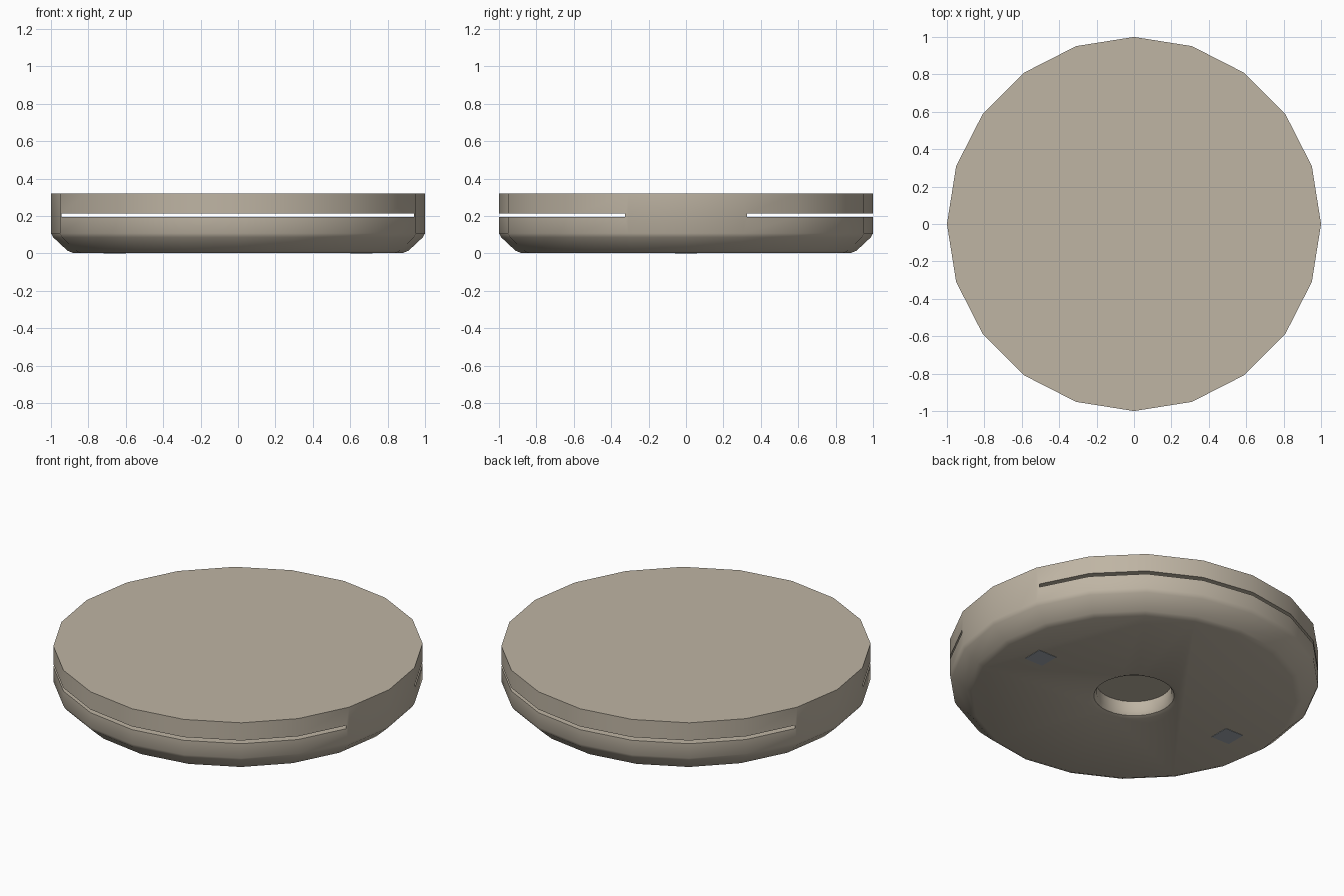
import bpy, bmesh
from math import cos, sin, tau

if "Cube" in bpy.data.objects:
    bpy.data.objects.remove(bpy.data.objects["Cube"])


def material(name, rgb):
    m = bpy.data.materials.new(name)
    m.diffuse_color = (*rgb, 1)
    m.use_nodes = True
    m.node_tree.nodes["Principled BSDF"].inputs["Base Color"].default_value = m.diffuse_color
    return m


def add_object(name, bm):
    bmesh.ops.recalc_face_normals(bm, faces=bm.faces)
    mesh = bpy.data.meshes.new(name)
    bm.to_mesh(mesh)
    bm.free()
    ob = bpy.data.objects.new(name, mesh)
    bpy.context.collection.objects.link(ob)
    return ob


def turned(name, profile, sides):
    """Solid of revolution from (radius, z) rings, capped at both ends."""
    bm = bmesh.new()
    rings = [[bm.verts.new((r * cos(tau * i / sides), r * sin(tau * i / sides), z))
              for i in range(sides)] for r, z in profile]
    for a, b in zip(rings, rings[1:]):
        for i in range(sides):
            j = (i + 1) % sides
            bm.faces.new((a[i], a[j], b[j], b[i]))
    bm.faces.new(rings[0][::-1])
    bm.faces.new(rings[-1])
    return add_object(name, bm)


def box(name, lo, hi):
    bm = bmesh.new()
    bmesh.ops.create_cube(bm, size=1)
    for v in bm.verts:
        v.co = [(l + h) / 2 + c * (h - l) for l, h, c in zip(lo, hi, v.co)]
    return add_object(name, bm)


def cut(target, cutter):
    mod = target.modifiers.new("cut", 'BOOLEAN')
    mod.operation = 'DIFFERENCE'
    mod.solver = 'EXACT'
    mod.object = cutter
    bpy.context.view_layer.objects.active = target
    bpy.ops.object.modifier_apply(modifier=mod.name)
    bpy.data.objects.remove(cutter)


beige = material("beige", (0.52, 0.46, 0.37))
slate = material("slate", (0.36, 0.40, 0.44))

# twenty-sided disc with a chamfered lower rim
body = turned("disc_body", [(0.88, 0.002), (0.912, 0.015), (0.988, 0.086),
                            (1.0, 0.108), (1.0, 0.32)], 20)
body.data.materials.append(beige)

# thin slot running front to back, closed at the left and right
cut(body, box("slot_cutter", (-0.945, -1.1, 0.195), (0.942, 1.1, 0.214)))

# round recess underneath, with a softened lip
cut(body, turned("recess_cutter", [(0.26, -0.02), (0.24, 0.002), (0.218, 0.01),
                                   (0.205, 0.03), (0.205, 0.09)], 32))

bpy.ops.object.select_all(action='DESELECT')
body.select_set(True)
bpy.context.view_layer.objects.active = body
bpy.ops.object.shade_smooth_by_angle(angle=0.62)

# two small square pads set into the underside
for side, x in (("left", -0.66), ("right", 0.66)):
    pad = box(side + "_pad", (x - 0.06, -0.06, 0), (x + 0.06, 0.06, 0.03))
    pad.data.materials.append(slate)
